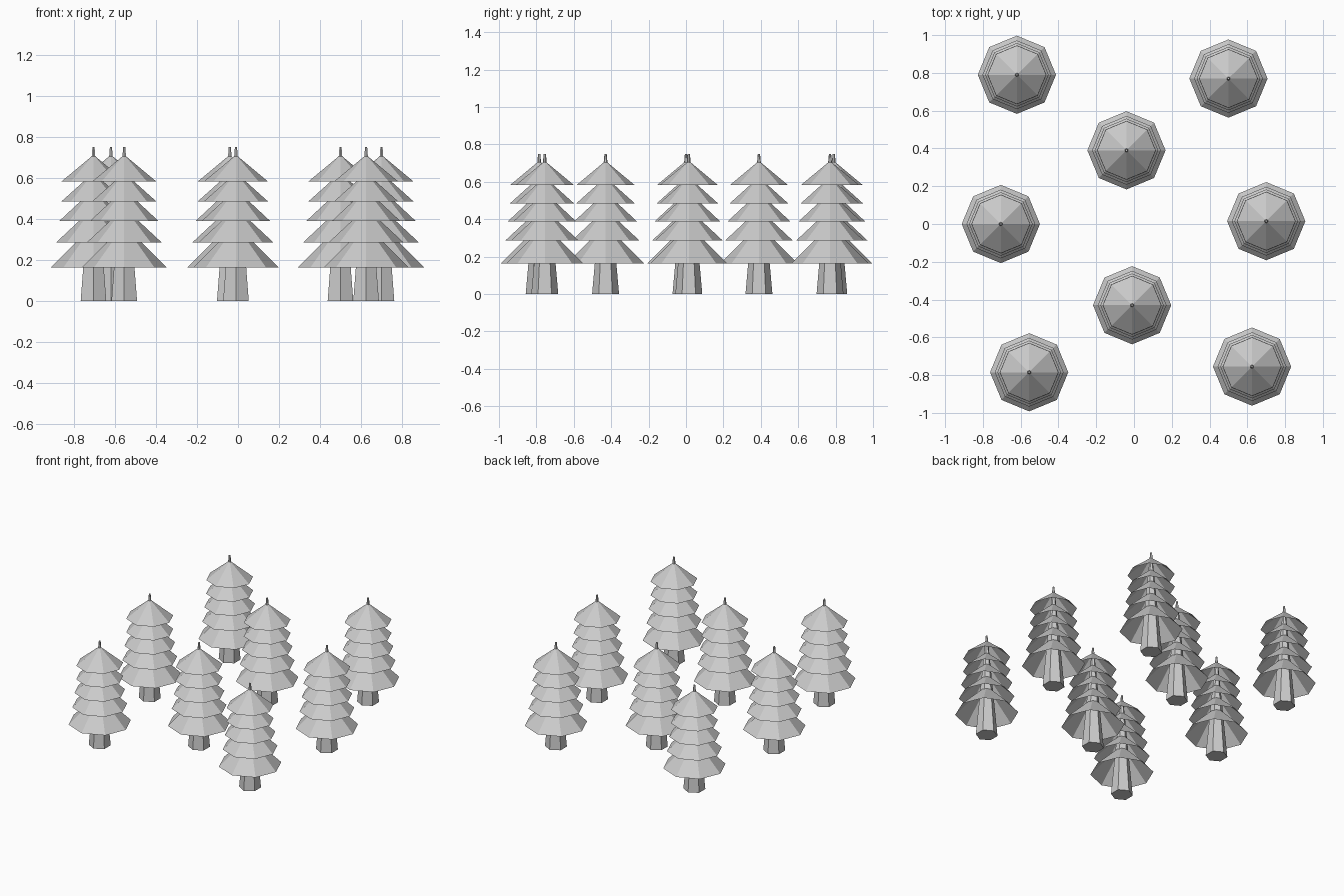
import bpy

if "Cube" in bpy.data.objects:
    bpy.data.objects.remove(bpy.data.objects["Cube"])

# Tree centres on the ground
SPOTS = [(-0.62, 0.79), (0.5, 0.77), (-0.04, 0.39), (-0.705, 0.0),
         (0.7, 0.015), (-0.01, -0.43), (-0.555, -0.785), (0.625, -0.755)]

# Branch tiers: rim radius, rim height, apex height
TIERS = [(0.207, 0.163, 0.37), (0.182, 0.285, 0.455), (0.168, 0.388, 0.545),
         (0.156, 0.485, 0.625), (0.155, 0.583, 0.712)]

TRUNK_R, TIP_R, HEIGHT = 0.072, 0.006, 0.75


def trunk_radius(z):
    return TRUNK_R + (TIP_R - TRUNK_R) * z / HEIGHT


def cone(name, sides, r1, r2, z1, z2, x, y, fill):
    bpy.ops.mesh.primitive_cone_add(
        vertices=sides, radius1=r1, radius2=r2, depth=z2 - z1,
        end_fill_type=fill, location=(x, y, (z1 + z2) / 2))
    bpy.context.object.name = name


for i, (x, y) in enumerate(SPOTS, 1):
    # Tapered six-sided trunk running through to the tip
    cone(f"tree_{i}_trunk", 6, TRUNK_R, TIP_R, 0, HEIGHT, x, y, 'NGON')
    # Hollow eight-sided skirts, closing just inside the trunk
    for j, (r, z, apex) in enumerate(TIERS, 1):
        slope = r / (apex - z)
        top = apex - trunk_radius(apex) * 0.7 / slope
        cone(f"tree_{i}_branch_tier_{j}", 8, r, (apex - top) * slope,
             z, top, x, y, 'NOTHING')
